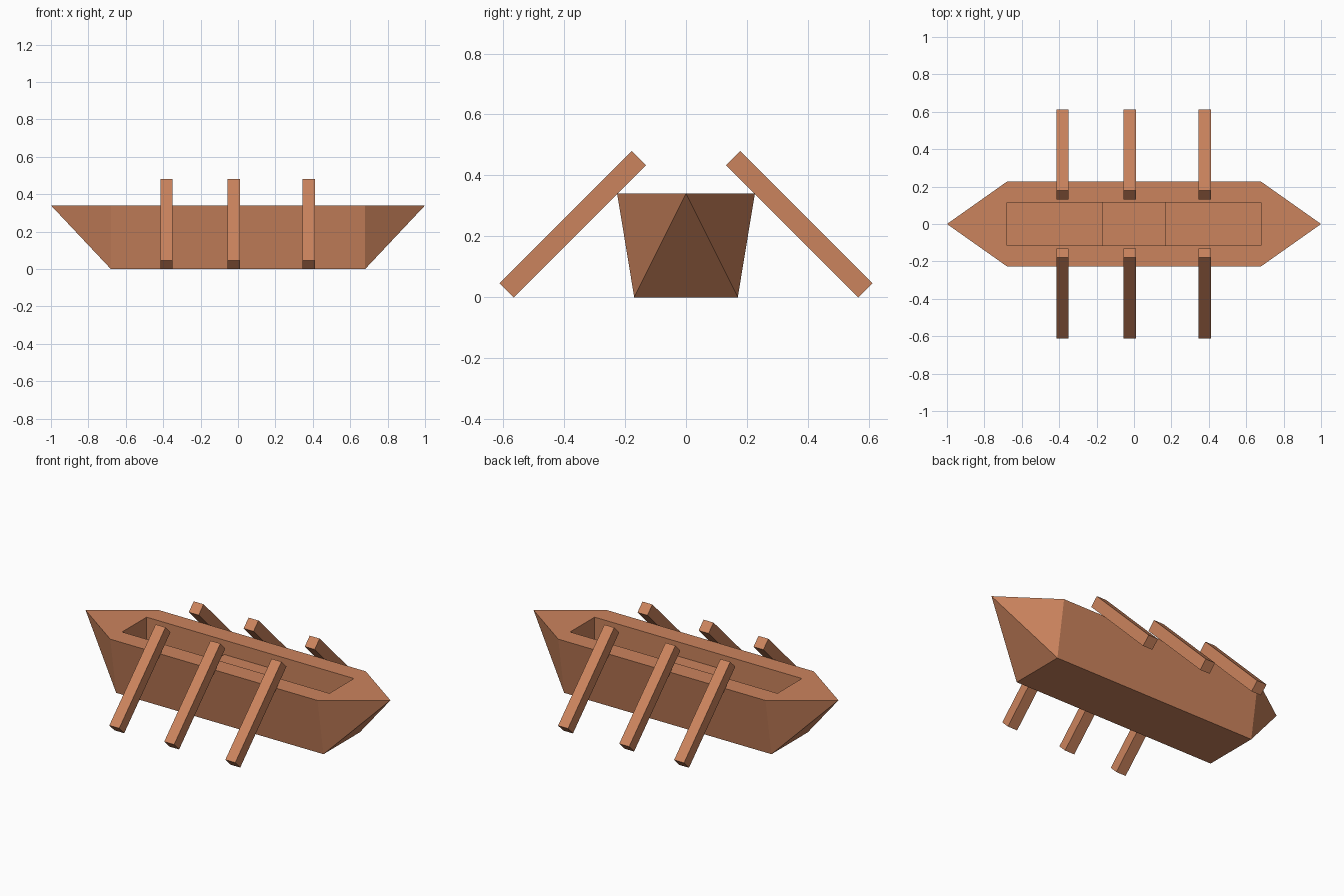
import bpy, bmesh
from math import radians

if "Cube" in bpy.data.objects:
    bpy.data.objects.remove(bpy.data.objects["Cube"])

wood = bpy.data.materials.new("wood")
wood.diffuse_color = (0.60, 0.23, 0.11, 1)
wood.use_nodes = True
wood.node_tree.nodes["Principled BSDF"].inputs["Base Color"].default_value = wood.diffuse_color


def add_object(name, bm):
    mesh = bpy.data.meshes.new(name)
    bmesh.ops.recalc_face_normals(bm, faces=bm.faces)
    bm.to_mesh(mesh)
    bm.free()
    mesh.materials.append(wood)
    obj = bpy.data.objects.new(name, mesh)
    bpy.context.collection.objects.link(obj)
    return obj


# Hull: flat bottom, flared sides, pointed raked ends
L, H = 0.68, 0.34
bm = bmesh.new()
for sx in (-1, 1):
    bm.verts.new((sx, 0, H))
    for sy in (-1, 1):
        bm.verts.new((sx * L, sy * 0.17, 0))
        bm.verts.new((sx * L, sy * 0.226, H))
bmesh.ops.convex_hull(bm, input=bm.verts)
bmesh.ops.dissolve_limit(bm, angle_limit=radians(1), verts=bm.verts, edges=bm.edges)
hull = add_object("hull", bm)

# Cockpit cutter: stepped profile leaves a raised seat in the middle
FLOOR, SEAT, S, W = 0.10, 0.255, 0.17, 0.115
profile = [(-L, 0.5), (-L, FLOOR), (-S, FLOOR), (-S, SEAT),
           (S, SEAT), (S, FLOOR), (L, FLOOR), (L, 0.5)]
bm = bmesh.new()
face = bm.faces.new([bm.verts.new((x, -W, z)) for x, z in profile])
ext = bmesh.ops.extrude_face_region(bm, geom=[face])
bmesh.ops.translate(bm, vec=(0, 2 * W, 0),
                    verts=[v for v in ext["geom"] if isinstance(v, bmesh.types.BMVert)])
cutter = add_object("cockpit_cutter", bm)
cutter.hide_render = True
cutter.hide_viewport = True
cutter.display_type = 'WIRE'

cut = hull.modifiers.new("cockpit", 'BOOLEAN')
cut.operation = 'DIFFERENCE'
cut.solver = 'EXACT'
cut.object = cutter

# Oars: three square bars per side, sloping down and outward
for side, label in ((-1, "front"), (1, "back")):
    for i, x in enumerate((-0.383, -0.023, 0.378)):
        bm = bmesh.new()
        bmesh.ops.create_cube(bm, size=1)
        bmesh.ops.scale(bm, vec=(0.065, 0.613, 0.066), verts=bm.verts)
        oar = add_object(f"{label}_oar_{i + 1}", bm)
        oar.location = (x, side * 0.372, 0.24)
        oar.rotation_euler.x = -side * radians(45)
